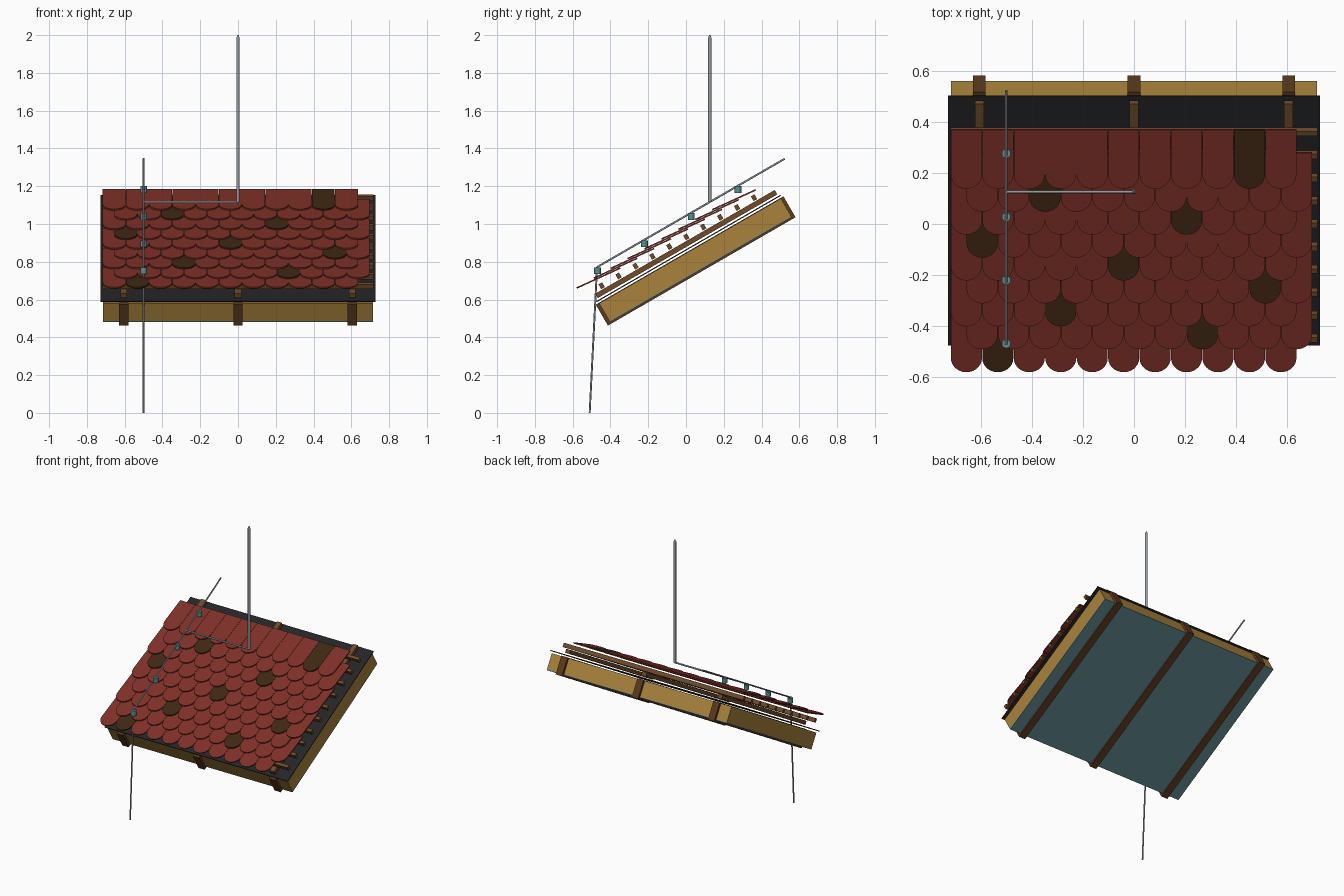
import bpy, bmesh, math
from mathutils import Matrix, Vector

if "Cube" in bpy.data.objects:
    bpy.data.objects.remove(bpy.data.objects["Cube"])

PITCH = math.radians(30)
SLOPE = Matrix.Rotation(PITCH, 4, 'X')   # local x, u (up the slope), n (off the slope)


def mat(name, rgb):
    m = bpy.data.materials.new(name)
    m.diffuse_color = (*rgb, 1)
    m.use_nodes = True
    m.node_tree.nodes["Principled BSDF"].inputs["Base Color"].default_value = m.diffuse_color
    return m


RED = mat("red clay", (0.21, 0.03, 0.021))
DARK = mat("dark clay", (0.05, 0.021, 0.007))
GOLD = mat("insulation gold", (0.40, 0.225, 0.045))
RAFTER = mat("rafter brown", (0.105, 0.042, 0.013))
BATTEN = mat("batten brown", (0.16, 0.072, 0.023))
BLACK = mat("membrane black", (0.018, 0.018, 0.02))
TEAL = mat("vapour barrier teal", (0.11, 0.235, 0.26))
CLAMP = mat("clamp teal", (0.10, 0.27, 0.29))
STEEL = mat("steel grey", (0.30, 0.34, 0.37))


def finish(name, bm, mats):
    bmesh.ops.recalc_face_normals(bm, faces=bm.faces)
    me = bpy.data.meshes.new(name)
    bm.to_mesh(me)
    bm.free()
    for m in mats:
        me.materials.append(m)
    ob = bpy.data.objects.new(name, me)
    bpy.context.collection.objects.link(ob)
    return ob


def slab(name, x, u, n, m):
    """Box in slope coordinates, each argument a (min, max) pair."""
    bm = bmesh.new()
    size = [r[1] - r[0] for r in (x, u, n)]
    mid = [(r[0] + r[1]) / 2 for r in (x, u, n)]
    bmesh.ops.create_cube(bm, size=1, matrix=SLOPE @ Matrix.Translation(mid) @ Matrix.Diagonal((*size, 1)))
    return finish(name, bm, [m])


def rod(name, a, b, r, m, sides=10, r2=None):
    a, b = Vector(a), Vector(b)
    d = b - a
    bm = bmesh.new()
    rot = d.to_track_quat('Z', 'Y').to_matrix().to_4x4()
    bmesh.ops.create_cone(bm, cap_ends=True, segments=sides, radius1=r, radius2=r if r2 is None else r2,
                          depth=d.length, matrix=Matrix.Translation((a + b) / 2) @ rot)
    for f in bm.faces:
        f.smooth = len(f.verts) == 4
    return finish(name, bm, [m])


def on_slope(x, u, n):
    return SLOPE @ Vector((x, u, n))


# Rafters, insulation, vapour barrier and membrane
for i, x in enumerate((-0.605, 0, 0.605)):
    slab(f"rafter_{i + 1}", (x - 0.025, x + 0.025), (-0.127, 1.02), (0.607, 0.735), RAFTER)
    slab(f"counter_batten_{i + 1}", (x - 0.0175, x + 0.0175), (-0.1, 0.997), (0.76, 0.787), BATTEN)
slab("insulation", (-0.715, 0.715), (-0.108, 1.003), (0.623, 0.732), GOLD)
slab("vapour_barrier", (-0.715, 0.715), (-0.108, 1.003), (0.617, 0.623), TEAL)
slab("membrane", (-0.728, 0.728), (-0.116, 1.01), (0.744, 0.75), BLACK)

# Horizontal tile battens
STEP = 0.1035
for i in range(10):
    u = -0.05 + i * STEP
    slab(f"tile_batten_{i + 1}", (-0.717, 0.717), (u - 0.011, u + 0.011), (0.792, 0.821), BATTEN)

# Rounded plain tiles, odd rows shifted by half a tile, one dark tile per row
W, L, T = 0.123, 0.253, 0.008
half = W / 2 - 0.0008
outline = [(half, 0), (-half, 0)] + [
    (half * math.cos(t), -L + half + half * math.sin(t))
    for t in (math.pi + math.pi * k / 14 for k in range(15))]
dark_tile = (1, 7, 3, 9, 5, 0, 7, 2, 9)
for row in range(9):
    bm = bmesh.new()
    top_u = 0.91 - (8 - row) * STEP
    for j in range(11):
        x = -0.717 + W * (j + 0.5 + 0.5 * (row % 2))
        place = (Matrix.Translation(on_slope(x, top_u, 0.838))
                 @ Matrix.Rotation(PITCH - math.radians(5.4), 4, 'X'))
        low = [bm.verts.new(place @ Vector((px, py, -T / 2))) for px, py in outline]
        high = [bm.verts.new(place @ Vector((px, py, T / 2))) for px, py in outline]
        faces = [bm.faces.new(low), bm.faces.new(high)]
        for k in range(len(low)):
            p = (k + 1) % len(low)
            faces.append(bm.faces.new((low[k], low[p], high[p], high[k])))
        for f in faces:
            f.material_index = int(j == dark_tile[row])
    finish(f"tile_row_{row + 1}", bm, [RED, DARK])

# Lightning conductor: mast, cross lead, sloping lead and down lead
N = 0.904
CX = -0.5
mast_u = 0.667
base = on_slope(0, mast_u, N)
rod("mast", base, (base.x, base.y, 1.985), 0.009, STEEL)
rod("mast_tip", (base.x, base.y, 1.985), (base.x, base.y, 2.0), 0.009, STEEL, r2=0.003)
rod("cross_lead", on_slope(CX, mast_u, N), base, 0.006, STEEL, 8)
eave = on_slope(CX, -0.022, N)
rod("slope_lead", eave, on_slope(CX, 1.125, N), 0.005, STEEL, 8)
rod("down_lead", (CX, -0.51, 0), eave, 0.005, STEEL, 8)

# Lead clamps
for i in range(4):
    c = on_slope(CX, -0.029 + i * 0.2863, 0.886)
    h = Vector((0, 0, 0.018))
    rod(f"lead_clamp_{i + 1}", c - h, c + h, 0.018, CLAMP, 10)
